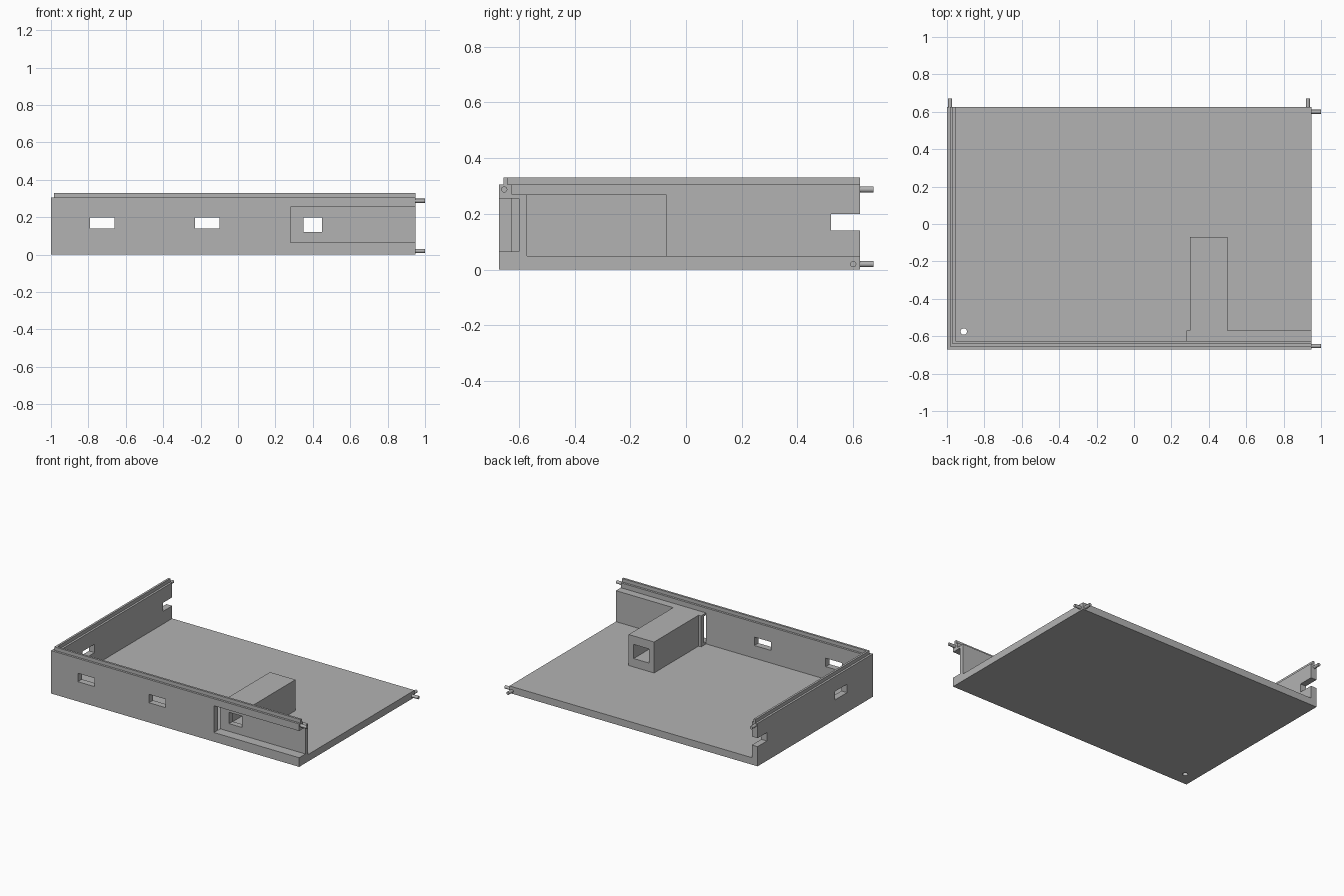
import bpy, bmesh, math
from mathutils import Matrix

if "Cube" in bpy.data.objects:
    bpy.data.objects.remove(bpy.data.objects["Cube"], do_unlink=True)

grey = bpy.data.materials.new("plain_grey")
grey.use_nodes = True
COLOUR = (0.45, 0.45, 0.45, 1)
grey.diffuse_color = COLOUR
grey.node_tree.nodes["Principled BSDF"].inputs["Base Color"].default_value = COLOUR


def finish(name, bm):
    bmesh.ops.recalc_face_normals(bm, faces=bm.faces)
    mesh = bpy.data.meshes.new(name)
    bm.to_mesh(mesh)
    bm.free()
    mesh.materials.append(grey)
    ob = bpy.data.objects.new(name, mesh)
    bpy.context.collection.objects.link(ob)
    return ob


def prism(name, outline, z0, z1):
    """Extrude a plan outline from z0 up to z1."""
    bm = bmesh.new()
    face = bm.faces.new([bm.verts.new((x, y, z0)) for x, y in outline])
    top = bmesh.ops.extrude_face_region(bm, geom=[face])["geom"]
    moved = [v for v in top if isinstance(v, bmesh.types.BMVert)]
    bmesh.ops.translate(bm, verts=moved, vec=(0, 0, z1 - z0))
    return finish(name, bm)


def box(name, xs, ys, zs):
    (a, b), (c, d) = xs, ys
    return prism(name, [(a, c), (b, c), (b, d), (a, d)], *zs)


def rod(name, centre, radius, length, axis):
    bm = bmesh.new()
    turn = {"X": Matrix.Rotation(math.pi / 2, 4, "Y"),
            "Y": Matrix.Rotation(math.pi / 2, 4, "X"),
            "Z": Matrix.Identity(4)}[axis]
    bmesh.ops.create_cone(bm, cap_ends=True, segments=24, radius1=radius,
                          radius2=radius, depth=length,
                          matrix=Matrix.Translation(centre) @ turn)
    return finish(name, bm)


def carve(ob, cutters):
    """Subtract the cutters, bake the result and drop the cutters."""
    for c in cutters:
        c.hide_render = True
        mod = ob.modifiers.new("cut", "BOOLEAN")
        mod.operation, mod.solver, mod.object = "DIFFERENCE", "EXACT", c
    graph = bpy.context.evaluated_depsgraph_get()
    mesh = bpy.data.meshes.new_from_object(ob.evaluated_get(graph))
    ob.modifiers.clear()
    ob.data = mesh
    for c in cutters:
        bpy.data.objects.remove(c, do_unlink=True)


def smooth(ob):
    bpy.ops.object.select_all(action="DESELECT")
    ob.select_set(True)
    bpy.context.view_layer.objects.active = ob
    bpy.ops.object.shade_smooth_by_angle()


LEFT, RIGHT, FRONT, BACK = 0.95, -1.0, -0.67, 0.625
WALL, FLOOR, RIM = 0.045, 0.05, 0.305
SLOT_Z = (0.14, 0.20)

# Tray: floor with a front wall and a right wall
tray = box("tray", (RIGHT, LEFT), (FRONT, BACK), (0, RIM))
cuts = [box("cavity", (RIGHT + WALL, 1.2), (FRONT + WALL, 0.9), (FLOOR, 0.5)),
        box("front_pocket", (0.28, 1.2), (-0.8, -0.60), (0.065, 0.255)),
        rod("drain_hole", (-0.91, -0.575, 0.02), 0.017, 0.2, "Z")]
for x0 in (-0.79, -0.23):
    cuts.append(box("front_window", (x0, x0 + 0.13), (-0.8, -0.60), SLOT_Z))
for y0, y1 in ((-0.38, -0.245), (0.52, 0.8)):
    cuts.append(box("side_window", (-1.1, -0.9), (y0, y1), SLOT_Z))
carve(tray, cuts)

# Locating ridge along the top of both walls
o, w = 0.015, 0.015
prism("rim_ridge", [(RIGHT + o, FRONT + o), (LEFT, FRONT + o), (LEFT, FRONT + o + w),
                    (RIGHT + o + w, FRONT + o + w), (RIGHT + o + w, BACK),
                    (RIGHT + o, BACK)], RIM, 0.33)

# Housing: thick backing behind the pocket with a hollow duct going inward
housing = prism("duct_housing",
                [(0.28, -0.625), (LEFT, -0.625), (LEFT, -0.57), (0.50, -0.57),
                 (0.50, -0.07), (0.30, -0.07), (0.30, -0.57), (0.28, -0.57)],
                FLOOR, 0.27)
carve(housing, [
    box("pocket", (0.1, 1.2), (-0.8, -0.60), (0.065, 0.255)),
    box("duct_window", (0.35, 0.45), (-0.7, -0.5), (0.12, 0.20)),
    box("duct_bore", (0.34, 0.46), (-0.56, 0.1), (0.11, 0.21))])

# Joining pegs on the open edges
for name, centre, axis in (
        ("left_upper_peg", (0.97, -0.652, 0.288), "X"),
        ("left_lower_peg", (0.97, 0.60, 0.02), "X"),
        ("back_upper_peg", (-0.983, 0.642, 0.288), "Y"),
        ("back_lower_peg", (0.93, 0.642, 0.02), "Y")):
    smooth(rod(name, centre, 0.011, 0.06, axis))
